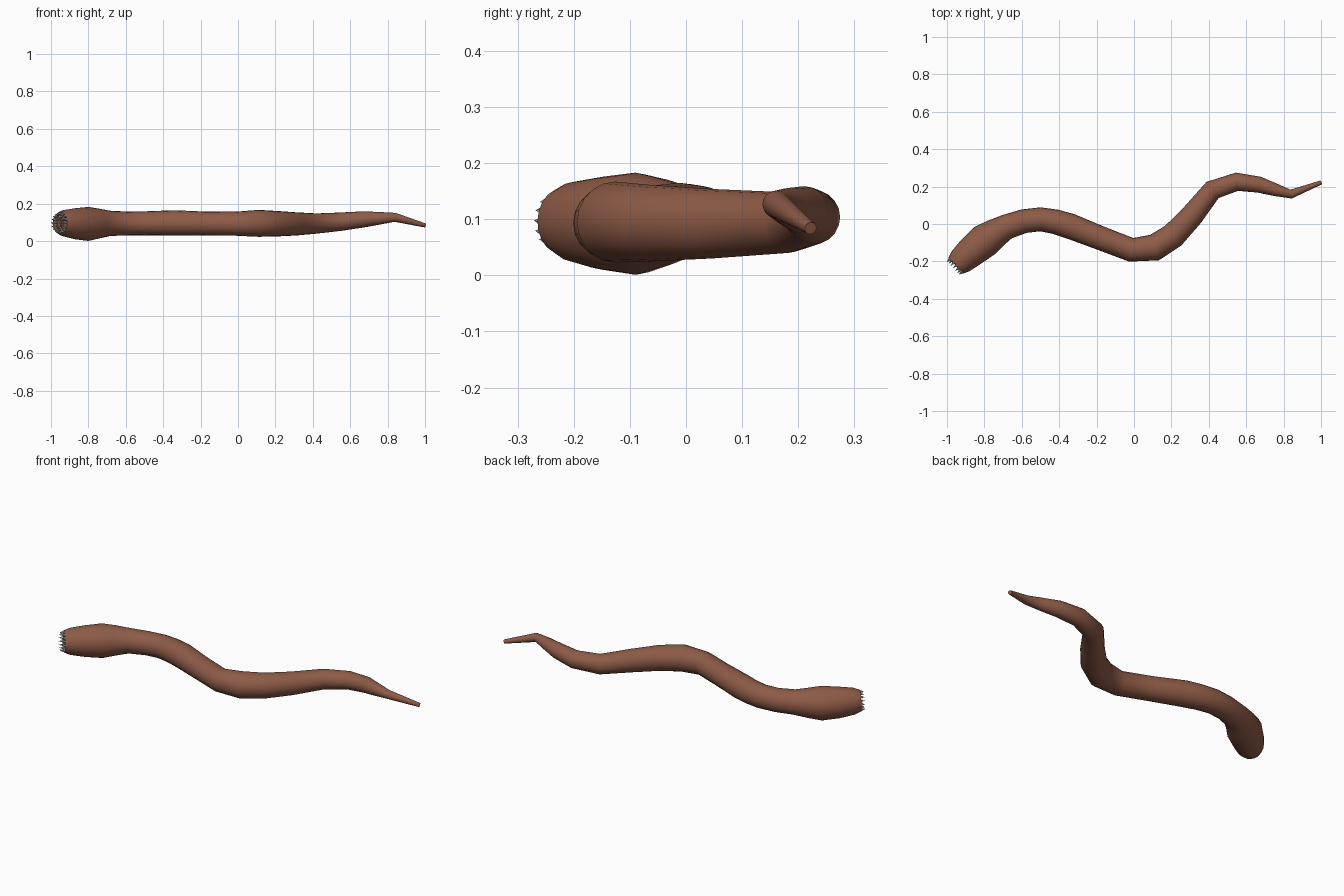
import bpy, bmesh, math
from mathutils import Vector

if "Cube" in bpy.data.objects:
    bpy.data.objects.remove(bpy.data.objects["Cube"])

SIDES = 20

# centre line stations from mouth to tail: x, y, z, radius
PATH = [
    (-.952, -.222, .097, .058), (-.928, -.200, .096, .071), (-.87, -.148, .093, .083),
    (-.80, -.09, .092, .091), (-.745, -.052, .094, .080), (-.68, -.015, .095, .067),
    (-.59, .015, .094, .064), (-.50, .025, .095, .064), (-.42, .012, .096, .066),
    (-.34, -.012, .097, .068), (-.18, -.075, .094, .064), (-.015, -.138, .093, .064),
    (.11, -.126, .095, .072), (.21, -.062, .093, .068), (.31, .045, .092, .062),
    (.42, .182, .094, .054), (.55, .226, .104, .049), (.67, .210, .116, .043),
    (.755, .183, .122, .034), (.84, .160, .127, .024), (1.0, .222, .084, .011),
]


def mat(name, col):
    m = bpy.data.materials.new(name)
    m.diffuse_color = (*col, 1)
    m.use_nodes = True
    m.node_tree.nodes["Principled BSDF"].inputs["Base Color"].default_value = m.diffuse_color
    return m


def finish(bm, name, material, smooth):
    bmesh.ops.recalc_face_normals(bm, faces=bm.faces)
    me = bpy.data.meshes.new(name)
    bm.to_mesh(me)
    bm.free()
    ob = bpy.data.objects.new(name, me)
    bpy.context.collection.objects.link(ob)
    if material:
        me.materials.append(material)
    for p in me.polygons:
        p.use_smooth = smooth
    return ob


def frame(t):
    side = Vector((0, 0, 1)).cross(t).normalized()
    return side, t.cross(side).normalized()


def ring(bm, c, t, r):
    s, u = frame(t)
    return [bm.verts.new(c + r * (math.cos(a) * s + math.sin(a) * u))
            for a in (2 * math.pi * i / SIDES for i in range(SIDES))]


skin = mat("skin", (.27, .105, .063))

# body: rings along the path, with a mouth cavity folded into the front end
pts = [Vector(p[:3]) for p in PATH]
head = (pts[1] - pts[0]).normalized()
bm = bmesh.new()
rings = [ring(bm, pts[0] + head * .05, head, .030),
         ring(bm, pts[0] + head * .005, head, .050)]
for i, p in enumerate(pts):
    a, b = pts[max(i - 1, 0)], pts[min(i + 1, len(pts) - 1)]
    rings.append(ring(bm, p, (b - a).normalized(), PATH[i][3]))
for r0, r1 in zip(rings, rings[1:]):
    for i in range(SIDES):
        j = (i + 1) % SIDES
        bm.faces.new((r0[i], r0[j], r1[j], r1[i]))
bm.faces.new(rings[0])
bm.faces.new(rings[-1])
body = finish(bm, "worm_body", skin, True)
bpy.context.view_layer.objects.active = body
body.select_set(True)
bpy.ops.object.shade_smooth_by_angle(angle=math.radians(50))

# teeth: concentric rings of small cones leaning inwards
bm = bmesh.new()
s, u = frame(head)
for count, radius, depth, length, lean in ((16, .051, .004, .026, .004),
                                           (12, .040, .018, .026, .012),
                                           (8, .028, .034, .026, .012)):
    for k in range(count):
        a = 2 * math.pi * k / count
        out = math.cos(a) * s + math.sin(a) * u
        across = head.cross(out)
        base = pts[0] + head * depth + out * radius
        tip = bm.verts.new(base - head * length - out * lean)
        foot = [bm.verts.new(base + .0075 * (math.cos(b) * out + math.sin(b) * across))
                for b in (2 * math.pi * n / 6 for n in range(6))]
        bm.faces.new(foot)
        for n in range(6):
            bm.faces.new((foot[n], foot[(n + 1) % 6], tip))
finish(bm, "teeth", None, False)
